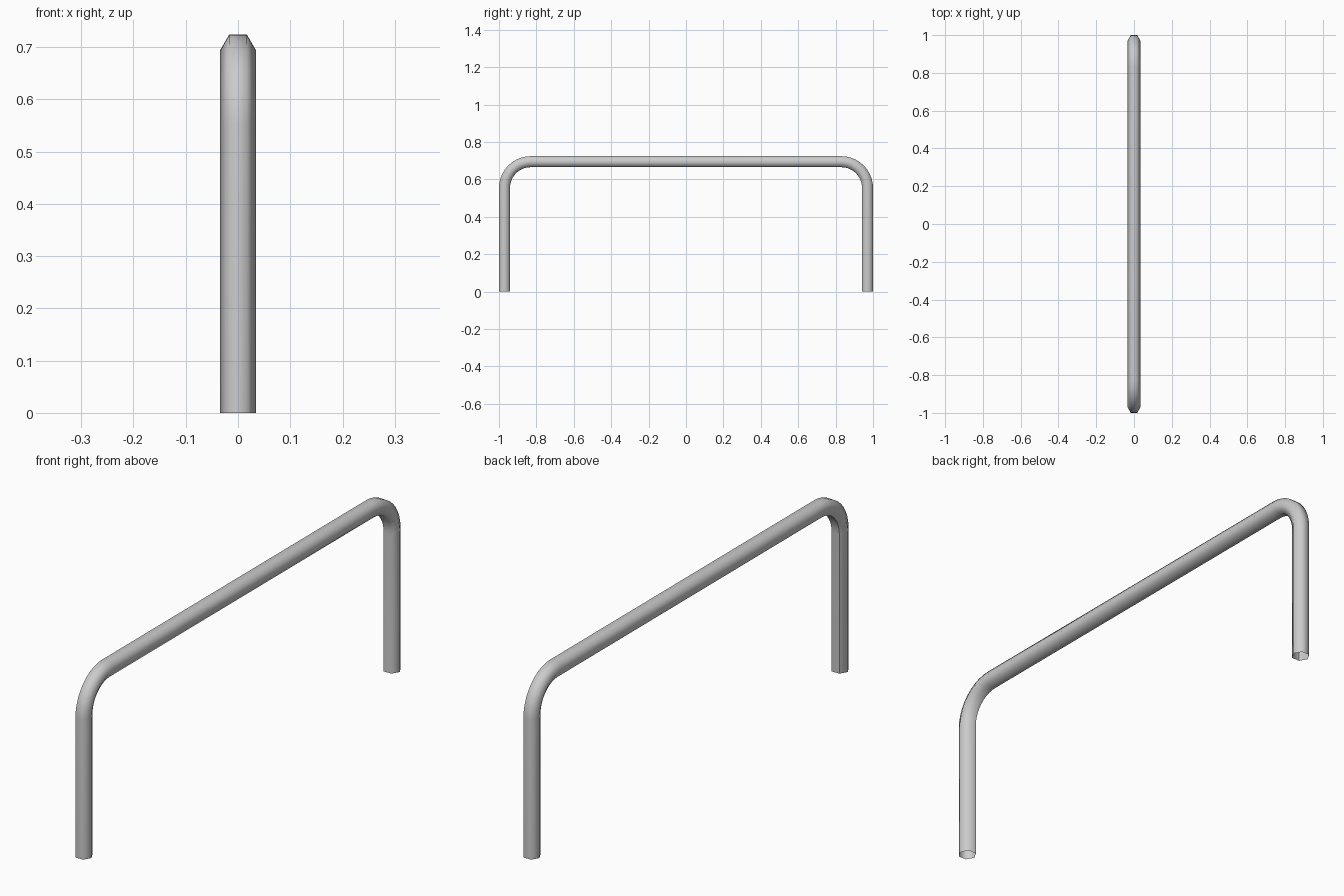
import bpy, bmesh, math

if "Cube" in bpy.data.objects:
    bpy.data.objects.remove(bpy.data.objects["Cube"])

R = 0.034                      # hexagonal tube radius
AP = R * math.sqrt(3) / 2      # half thickness across the flats
Y, Z = 1 - AP, 0.724 - AP      # centreline of legs and top rail
BEND, STEPS, SIDES = 0.14, 10, 6

# Centreline path: (y, z, direction angle), leg - bend - rail - bend - leg
half = [(-Y, 0, math.pi / 2)]
for i in range(STEPS + 1):
    t = math.pi / 2 * i / STEPS
    half.append((-Y + BEND - BEND * math.cos(t),
                 Z - BEND + BEND * math.sin(t), math.pi / 2 - t))
path = half + [(-y, z, -a) for y, z, a in reversed(half)]

# Sweep the hexagon along the path, leaving the feet open
bm = bmesh.new()
rings = []
for y, z, a in path:
    ring = []
    for k in range(SIDES):
        ang = k * math.tau / SIDES
        inward = R * math.sin(ang)
        ring.append(bm.verts.new((R * math.cos(ang),
                                  y + inward * math.sin(a),
                                  z - inward * math.cos(a))))
    rings.append(ring)
for a, b in zip(rings, rings[1:]):
    for k in range(SIDES):
        n = (k + 1) % SIDES
        f = bm.faces.new((a[k], b[k], b[n], a[n]))
        f.smooth = True
bm.normal_update()
# Make sure faces point outward (outer face of the first leg faces -y)
first = min(bm.faces, key=lambda f: f.calc_center_median().y)
if first.normal.y > 0:
    bmesh.ops.reverse_faces(bm, faces=bm.faces[:])

# Sharp seam along the inner side of the tube
for a, b in zip(rings, rings[1:]):
    bm.edges.get((a[2], b[2])).smooth = False

mesh = bpy.data.meshes.new("bent_rail")
bm.to_mesh(mesh)
bm.free()
rail = bpy.data.objects.new("bent_rail", mesh)
bpy.context.collection.objects.link(rail)
